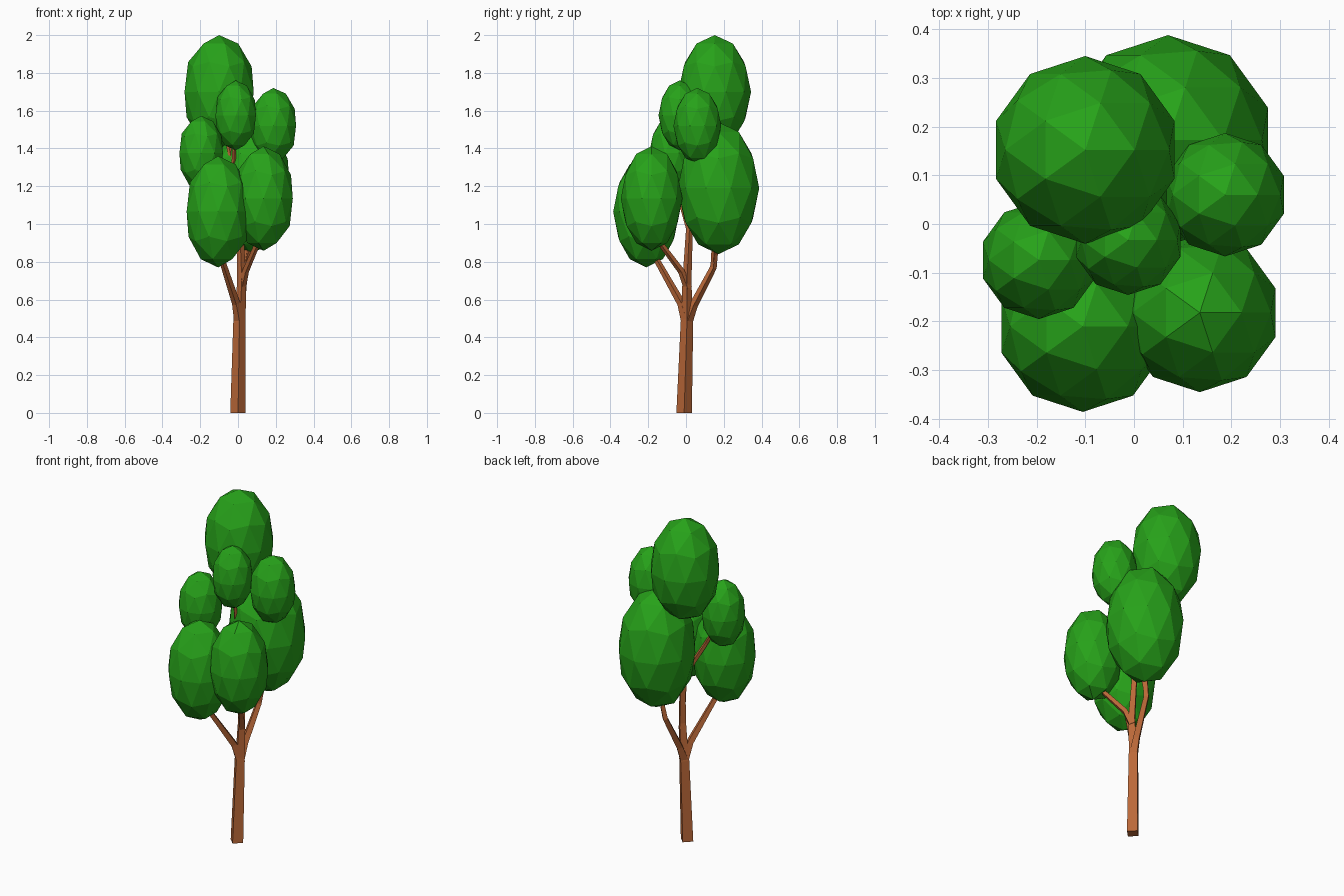
import bpy, bmesh
from math import cos, sin, pi
from mathutils import Vector

if "Cube" in bpy.data.objects:
    bpy.data.objects.remove(bpy.data.objects["Cube"])


def material(name, rgb):
    m = bpy.data.materials.new(name)
    m.diffuse_color = (*rgb, 1)
    m.use_nodes = True
    m.node_tree.nodes["Principled BSDF"].inputs["Base Color"].default_value = m.diffuse_color
    return m


bark = material("bark", (0.5, 0.14, 0.04))
leaf = material("leaf", (0.02, 0.36, 0.01))


def finish(bm, name, mat):
    bmesh.ops.recalc_face_normals(bm, faces=bm.faces[:])
    me = bpy.data.meshes.new(name)
    bm.to_mesh(me)
    bm.free()
    me.materials.append(mat)
    ob = bpy.data.objects.new(name, me)
    bpy.context.collection.objects.link(ob)
    return ob


def limb(name, pts):
    """Four-sided tapered tube through (x, y, z, radius) points."""
    bm = bmesh.new()
    pos = [Vector(p[:3]) for p in pts]
    rings = []
    for i, p in enumerate(pos):
        d = pos[min(i + 1, len(pos) - 1)] - pos[max(i - 1, 0)]
        if p.z == 0:
            d = Vector((0, 0, 1))
        q = Vector((0, 0, 1)).rotation_difference(d)
        r = pts[i][3]
        rings.append([bm.verts.new(p + q @ Vector((r * cos(k * pi / 2), r * sin(k * pi / 2), 0)))
                      for k in range(4)])
    for a, b in zip(rings, rings[1:]):
        for k in range(4):
            bm.faces.new((a[k], a[(k + 1) % 4], b[(k + 1) % 4], b[k]))
    bm.faces.new(rings[0])
    bm.faces.new(rings[-1])
    return finish(bm, name, bark)


def clump(name, x, y, z, r, h):
    """Faceted, upright leaf ellipsoid."""
    bpy.ops.mesh.primitive_ico_sphere_add(subdivisions=2, radius=1, location=(x, y, z))
    ob = bpy.context.object
    ob.name = name
    ob.scale = (r, r, h)
    ob.data.materials.append(leaf)


# trunk and central leader
limb("trunk", [(0, -0.01, 0, 0.041), (0.008, 0.005, 0.48, 0.033), (0.012, 0.005, 0.57, 0.026)])
limb("leader", [(0.01, 0.005, 0.5, 0.03), (0.02, 0.005, 0.7, 0.024), (0.01, 0.018, 0.97, 0.018),
                (-0.025, 0.02, 1.3, 0.014), (-0.09, 0.13, 1.6, 0.01)])

# side branches reaching into the leaf clumps
limb("branch_front_left", [(0.01, 0.005, 0.48, 0.03), (-0.01, -0.025, 0.58, 0.022),
                           (-0.085, -0.155, 0.81, 0.016), (-0.105, -0.21, 1.0, 0.01)])
limb("branch_back", [(0.008, 0.005, 0.48, 0.03), (0.015, 0.04, 0.57, 0.023),
                     (0.035, 0.145, 0.77, 0.018), (0.07, 0.17, 1.0, 0.012)])
limb("branch_front_right", [(0.02, 0.01, 0.66, 0.022), (0.04, -0.025, 0.75, 0.018),
                            (0.1, -0.13, 0.89, 0.015), (0.135, -0.18, 1.05, 0.01)])
limb("branch_left", [(0.005, 0.015, 0.98, 0.016), (-0.1, -0.045, 1.18, 0.012),
                     (-0.19, -0.07, 1.35, 0.008)])
limb("branch_right", [(0.035, 0.145, 0.77, 0.015), (0.07, 0.15, 0.92, 0.013),
                      (0.185, 0.06, 1.45, 0.008)])
limb("branch_center", [(-0.025, 0.02, 1.28, 0.012), (-0.012, -0.03, 1.55, 0.008)])

# leaf clumps
clump("leaves_top", -0.10, 0.152, 1.70, 0.1925, 0.30)
clump("leaves_back", 0.07, 0.172, 1.19, 0.2155, 0.35)
clump("leaves_right", 0.187, 0.06, 1.52, 0.1265, 0.20)
clump("leaves_center", -0.012, -0.033, 1.575, 0.1125, 0.185)
clump("leaves_left", -0.195, -0.074, 1.375, 0.121, 0.198)
clump("leaves_front_left", -0.105, -0.21, 1.065, 0.1755, 0.295)
clump("leaves_front_right", 0.135, -0.182, 1.135, 0.163, 0.277)
